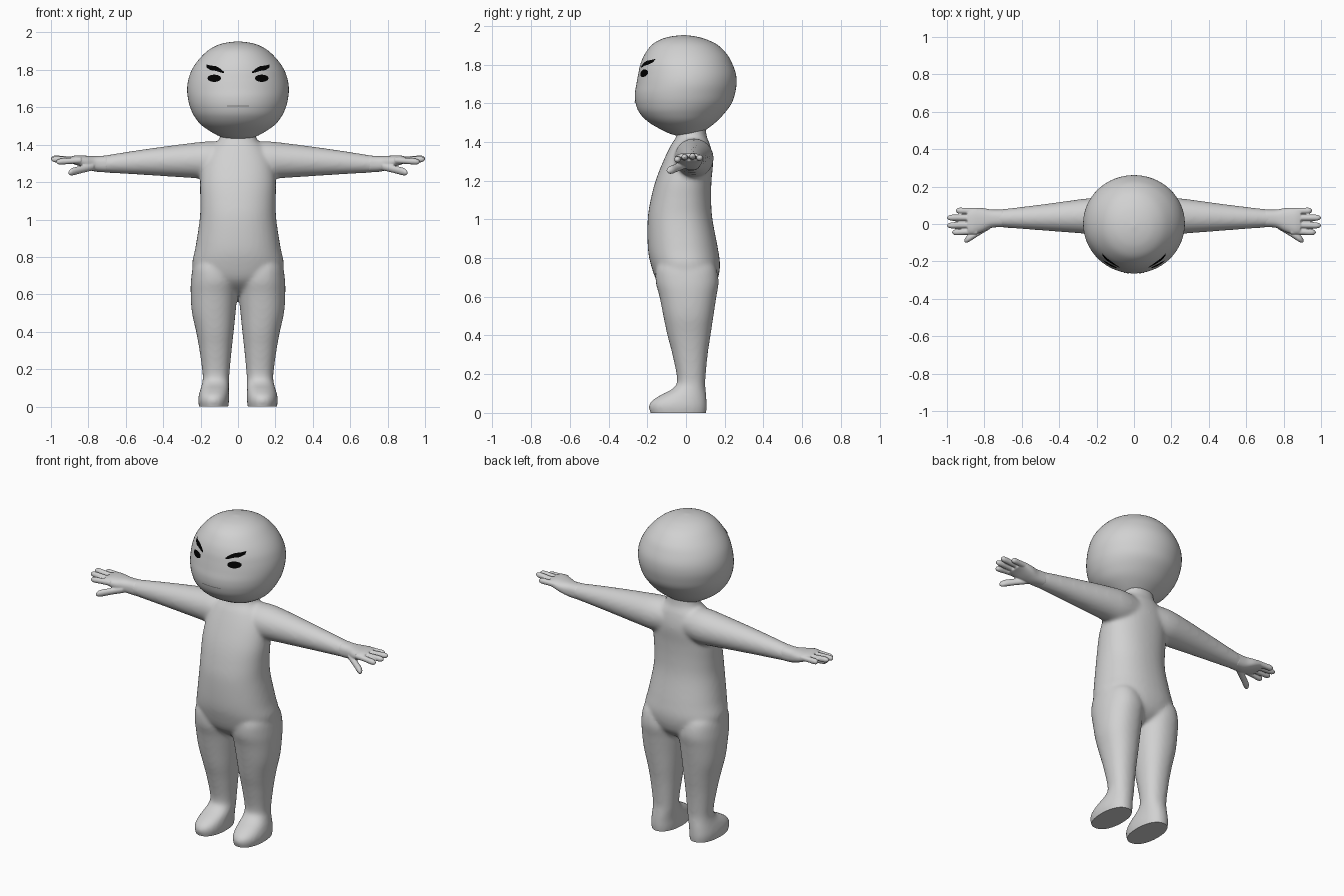
import bpy, bmesh, math

if "Cube" in bpy.data.objects:
    bpy.data.objects.remove(bpy.data.objects["Cube"], do_unlink=True)


def material(name, value):
    mat = bpy.data.materials.new(name)
    mat.use_nodes = True
    colour = (value, value, value, 1)
    mat.diffuse_color = colour
    mat.node_tree.nodes["Principled BSDF"].inputs["Base Color"].default_value = colour
    return mat


SKIN = material("light grey skin", 0.64)
BLACK = material("black", 0.0)
LINE = material("mouth grey", 0.25)


def spline(rows, steps=6):
    """Smooth in-between rows that pass through the given ones."""
    out = []
    for i in range(len(rows) - 1):
        a, b, c, d = (rows[max(0, min(len(rows) - 1, i + k))] for k in (-1, 0, 1, 2))
        for s in range(steps):
            t = s / steps
            out.append([q + 0.5 * t * (r - p + t * (2*p - 5*q + 4*r - w + t * (3*(q - r) + w - p)))
                        for p, q, r, w in zip(a, b, c, d)])
    out.append(list(rows[-1]))
    return out


def loft(bm, axis, rows, side=1, power=2.0, sides=40):
    """Closed skin over rows of (position, u low, u high, v low, v high)."""
    def bulge(value):
        return math.copysign(abs(value) ** (2 / power), value)

    rings = []
    for pos, u0, u1, v0, v1 in spline(rows):
        ring = []
        for k in range(sides):
            a = math.tau * k / sides
            u = (u0 + u1) / 2 + (u1 - u0) / 2 * bulge(math.cos(a))
            v = (v0 + v1) / 2 + (v1 - v0) / 2 * bulge(math.sin(a))
            x, y, z = (u, v, pos) if axis == "z" else (pos, u, v)
            ring.append(bm.verts.new((side * x, y, z)))
        rings.append(ring)
    faces = [bm.faces.new(rings[0]), bm.faces.new(rings[-1])]
    for lower, upper in zip(rings, rings[1:]):
        for k in range(sides):
            n = (k + 1) % sides
            faces.append(bm.faces.new((lower[k], lower[n], upper[n], upper[k])))
    bmesh.ops.recalc_face_normals(bm, faces=faces)


def finish(name, bm, mat, voxel=0, smooth=0, floor=False):
    """Make the object; optionally fuse its shapes and cut a flat sole."""
    mesh = bpy.data.meshes.new(name)
    bm.to_mesh(mesh)
    bm.free()
    ob = bpy.data.objects.new(name, mesh)
    bpy.context.collection.objects.link(ob)
    if voxel:
        fuse = ob.modifiers.new("fuse", "REMESH")
        fuse.mode = "VOXEL"
        fuse.voxel_size = voxel
        soften = ob.modifiers.new("soften", "SMOOTH")
        soften.factor = 0.5
        soften.iterations = smooth
        graph = bpy.context.evaluated_depsgraph_get()
        mesh = bpy.data.meshes.new_from_object(ob.evaluated_get(graph))
        ob.modifiers.clear()
        ob.data = mesh
    if floor:
        cut = bmesh.new()
        cut.from_mesh(mesh)
        bmesh.ops.bisect_plane(cut, geom=cut.verts[:] + cut.edges[:] + cut.faces[:],
                               plane_co=(0, 0, 0), plane_no=(0, 0, -1), clear_outer=True)
        bmesh.ops.holes_fill(cut, edges=[e for e in cut.edges if e.is_boundary], sides=0)
        cut.to_mesh(mesh)
        cut.free()
    mesh.materials.clear()
    mesh.materials.append(mat)
    bpy.ops.object.select_all(action="DESELECT")
    ob.select_set(True)
    bpy.context.view_layer.objects.active = ob
    bpy.ops.object.shade_smooth_by_angle(angle=math.radians(45))
    return ob


# Body: torso, legs with feet, and arms fused into one skin
torso = [(0.60, 0.05, -0.05, 0.06), (0.63, 0.14, -0.10, 0.12), (0.68, 0.22, -0.15, 0.16),
         (0.76, 0.245, -0.18, 0.176), (0.85, 0.228, -0.197, 0.165), (1.0, 0.205, -0.198, 0.137),
         (1.1, 0.202, -0.183, 0.13), (1.2, 0.203, -0.157, 0.132), (1.3, 0.19, -0.118, 0.14),
         (1.38, 0.15, -0.08, 0.126), (1.43, 0.1, -0.05, 0.107), (1.5, 0.09, -0.04, 0.1)]
leg = [(-0.05, 0.06, 0.2, -0.17, 0.095), (0, 0.052, 0.208, -0.184, 0.105),
       (0.03, 0.048, 0.213, -0.193, 0.108), (0.06, 0.048, 0.21, -0.18, 0.107),
       (0.09, 0.048, 0.202, -0.135, 0.105), (0.125, 0.048, 0.192, -0.07, 0.101),
       (0.17, 0.046, 0.189, -0.046, 0.1), (0.3, 0.034, 0.206, -0.07, 0.112),
       (0.4, 0.023, 0.224, -0.096, 0.127), (0.5, 0.013, 0.246, -0.117, 0.142),
       (0.6, 0.004, 0.253, -0.137, 0.157), (0.68, 0, 0.251, -0.157, 0.169),
       (0.76, 0.03, 0.235, -0.15, 0.15), (0.8, 0.06, 0.18, -0.1, 0.1)]
arm = [(0.05, -0.05, 0.13, 1.23, 1.41), (0.15, -0.06, 0.142, 1.215, 1.418),
       (0.25, -0.053, 0.137, 1.222, 1.409), (0.5, -0.034, 0.104, 1.238, 1.376),
       (0.72, -0.018, 0.078, 1.251, 1.342), (0.76, -0.018, 0.076, 1.254, 1.338)]
bm = bmesh.new()
loft(bm, "z", [(z, -w, w, f, b) for z, w, f, b in torso], power=2.2)
for side in (1, -1):
    loft(bm, "z", leg, side, power=2.2)
    loft(bm, "x", arm, side)
finish("body", bm, SKIN, voxel=0.01, smooth=12, floor=True)


# Hands: palm, four fingers and a thumb
def finger(bm, side, base, tip, radius):
    rows = []
    for t, r in ((0, 1), (0.45, 0.92), (0.8, 0.95), (0.93, 0.75), (1, 0.25)):
        x, y, z = (a + (b - a) * t for a, b in zip(base, tip))
        rows.append((x, y - r * radius, y + r * radius, z - r * radius, z + r * radius))
    loft(bm, "x", rows, side, sides=16)


palm = [(0.70, -0.017, 0.077, 1.253, 1.342), (0.76, -0.02, 0.077, 1.256, 1.339),
        (0.81, -0.042, 0.085, 1.27, 1.341), (0.86, -0.056, 0.085, 1.29, 1.343),
        (0.89, -0.05, 0.078, 1.3, 1.338)]
fingers = [(-0.04, -0.045, 0.972, 1.308), (-0.005, -0.008, 1.0, 1.322),
           (0.033, 0.034, 1.0, 1.328), (0.068, 0.072, 0.952, 1.318)]
for side, label in ((1, "left"), (-1, "right")):
    bm = bmesh.new()
    loft(bm, "x", palm, side, power=2.4)
    for y0, y1, tip_x, z in fingers:
        finger(bm, side, (0.84, y0, 1.317), (tip_x, y1, z), 0.0175)
    finger(bm, side, (0.77, -0.005, 1.285), (0.907, -0.09, 1.25), 0.022)
    finish(label + "_hand", bm, SKIN, voxel=0.004, smooth=4)

# Head: round, slightly flatter at the face
head = [(1.424, 0.008, -0.008, 0.008), (1.433, 0.058, -0.05, 0.05), (1.45, 0.11, -0.1, 0.085),
        (1.5, 0.19, -0.19, 0.152), (1.55, 0.232, -0.24, 0.2), (1.6, 0.256, -0.26, 0.236),
        (1.65, 0.268, -0.264, 0.253), (1.7, 0.272, -0.256, 0.261), (1.75, 0.265, -0.247, 0.258),
        (1.8, 0.247, -0.236, 0.241), (1.85, 0.214, -0.215, 0.214), (1.9, 0.165, -0.178, 0.165),
        (1.93, 0.115, -0.13, 0.105), (1.945, 0.065, -0.078, 0.05), (1.952, 0.008, -0.02, -0.004)]
bm = bmesh.new()
loft(bm, "z", [(z, -w, w, f, b) for z, w, f, b in head], sides=64)
finish("head", bm, SKIN)
skin_rows = spline(head)


def face_point(x, z):
    """Point just in front of the head's surface."""
    for a, b in zip(skin_rows, skin_rows[1:]):
        if a[0] <= z <= b[0]:
            t = (z - a[0]) / (b[0] - a[0])
            w, f, k = (p + (q - p) * t for p, q in zip(a[1:], b[1:]))
            return (x, (f + k) / 2 - (k - f) / 2 * math.sqrt(1 - (x / w) ** 2) - 0.004, z)


def plate(name, rows, mat):
    """Thin strip on the face from rows of (x, z low, z high)."""
    bm = bmesh.new()
    columns = [[bm.verts.new(face_point(x, lo + (hi - lo) * k / 4)) for k in range(5)]
               for x, lo, hi in rows]
    for a, b in zip(columns, columns[1:]):
        for k in range(4):
            bm.faces.new((a[k], b[k], b[k + 1], a[k + 1]))
    finish(name, bm, mat)


# Painted face: eyes, frowning brows and a straight mouth
brow = [(0.076, 1.783, 1.79), (0.095, 1.787, 1.807), (0.12, 1.795, 1.82),
        (0.145, 1.799, 1.823), (0.168, 1.812, 1.829)]
for side, label in ((1, "left"), (-1, "right")):
    eye = []
    for k in range(17):
        a = math.pi * k / 16
        h = 0.019 * math.sin(a) + 0.0003
        eye.append((side * 0.127 - 0.036 * math.cos(a), 1.755 - h, 1.755 + h))
    plate(label + "_eye", eye, BLACK)
    plate(label + "_brow", sorted((side * x, lo, hi) for x, lo, hi in spline(brow, 4)), BLACK)
plate("mouth", [(-0.06 + 0.01 * k, 1.604, 1.609) for k in range(13)], LINE)
